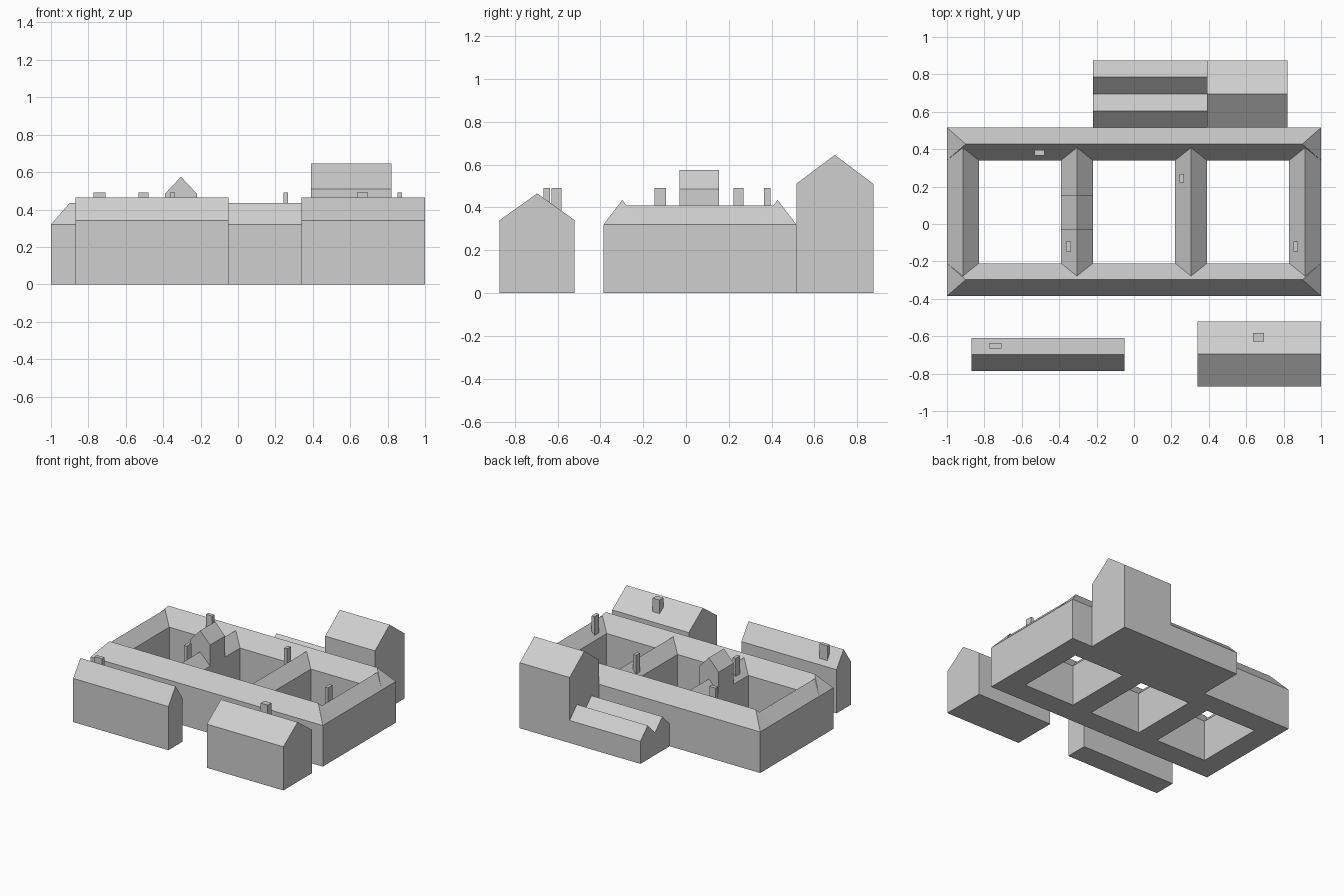
import bpy, bmesh
from mathutils import Vector

cube = bpy.data.objects.get("Cube")
if cube:
    bpy.data.objects.remove(cube, do_unlink=True)

plaster = bpy.data.materials.new("light_grey_plaster")
plaster.use_nodes = True
GREY = (0.62, 0.62, 0.62, 1)
plaster.diffuse_color = GREY
plaster.node_tree.nodes["Principled BSDF"].inputs["Base Color"].default_value = GREY

EAVE, SIDE_RIDGE, MAIN_RIDGE = 0.32, 0.41, 0.435


def finish(bm, name):
    bmesh.ops.remove_doubles(bm, verts=bm.verts, dist=0.0005)
    mesh = bpy.data.meshes.new(name)
    bm.to_mesh(mesh)
    bm.free()
    mesh.materials.append(plaster)
    obj = bpy.data.objects.new(name, mesh)
    bpy.context.collection.objects.link(obj)


def face(bm, *points):
    return bm.faces.new([bm.verts.new(p) for p in points])


def wall(bm, a, b, z0, z1):
    """Wall facing right of a->b; east and north walls get shallow window bays."""
    a, b = Vector(a), Vector(b)
    d = b - a
    bays = d.y > 0 or d.x < 0
    cols = max(1, round(d.length / 0.18)) if bays else 1
    rows = max(1, round((z1 - z0) / 0.165)) if bays else 1
    cells = []
    for i in range(cols):
        p, q = a + d * i / cols, a + d * (i + 1) / cols
        for j in range(rows):
            lo = z0 + (z1 - z0) * j / rows
            hi = z0 + (z1 - z0) * (j + 1) / rows
            cells.append(face(bm, (*p, lo), (*q, lo), (*q, hi), (*p, hi)))
    if bays:
        bmesh.ops.inset_individual(bm, faces=cells, thickness=0.045, depth=-0.008)


def walls(bm, x0, x1, y0, y1, z0, z1, inward=False):
    loop = [(x0, y0), (x1, y0), (x1, y1), (x0, y1)]
    if inward:
        loop.reverse()
    for i in range(4):
        wall(bm, loop[i], loop[(i + 1) % 4], z0, z1)


def floor(bm, x0, x1, y0, y1, z=0.0):
    face(bm, (x0, y0, z), (x0, y1, z), (x1, y1, z), (x1, y0, z))


def roof(bm, x0, x1, y0, y1, z0, z1, along_y=False, hip=0.0, ends=True):
    """Pitched roof with gable or hipped ends; the ridge follows x unless along_y."""
    if along_y:
        x0, x1, y0, y1 = y0, y1, x0, x1
    ym = (y0 + y1) / 2
    r0, r1 = (x0 + hip, ym, z1), (x1 - hip, ym, z1)
    c = [(x0, y0, z0), (x1, y0, z0), (x1, y1, z0), (x0, y1, z0)]
    shapes = [(c[0], c[1], r1, r0), (c[2], c[3], r0, r1)]
    if ends:
        shapes += [(c[1], c[2], r1), (c[3], c[0], r0)]
    for s in shapes:
        if along_y:
            s = [(y, x, z) for x, y, z in reversed(s)]
        face(bm, *s)


def house(name, x0, x1, y0, y1, eave, ridge, along_y=False, spans=1, base=0.0):
    bm = bmesh.new()
    walls(bm, x0, x1, y0, y1, base, eave)
    floor(bm, x0, x1, y0, y1, base)
    step = (y1 - y0) / spans
    for i in range(spans):
        roof(bm, x0, x1, y0 + i * step, y0 + (i + 1) * step, eave, ridge, along_y)
    finish(bm, name)


# Main block: outer walls, three courtyards and the floor between them
FRONT, FRONT_IN, BACK_IN, BACK = -0.385, -0.21, 0.34, 0.515
wings = [(-1, -0.83), (-0.39, -0.22), (0.22, 0.39), (0.83, 1)]
bm = bmesh.new()
walls(bm, -1, 1, FRONT, BACK, 0, EAVE)
for left, right in zip(wings, wings[1:]):
    walls(bm, left[1], right[0], FRONT_IN, BACK_IN, 0, EAVE, inward=True)
floor(bm, -1, 1, FRONT, FRONT_IN)
floor(bm, -1, 1, BACK_IN, BACK)
for x0, x1 in wings:
    floor(bm, x0, x1, FRONT_IN, BACK_IN)
finish(bm, "main_block_walls")

# Main block roofs: hipped front and back ranges, lower roofs on the wings
bm = bmesh.new()
for y0, y1 in ((FRONT, FRONT_IN), (BACK_IN, BACK)):
    roof(bm, -1, 1, y0, y1, EAVE, MAIN_RIDGE, hip=0.1)
finish(bm, "range_roofs")
bm = bmesh.new()
for x0, x1 in wings:
    roof(bm, x0, x1, -0.28, 0.405, EAVE, SIDE_RIDGE, along_y=True, ends=False)
finish(bm, "wing_roofs")

# Raised gabled section on one wing
bm = bmesh.new()
loop = [(-0.39, -0.03), (-0.22, -0.03), (-0.22, 0.155), (-0.39, 0.155)]
for i in range(4):
    p, q = loop[i], loop[(i + 1) % 4]
    face(bm, (*p, EAVE), (*q, EAVE), (*q, 0.485), (*p, 0.485))
roof(bm, -0.39, -0.22, -0.03, 0.155, 0.485, 0.575, along_y=True)
finish(bm, "wing_tower")

# Detached houses in front, annexes behind
house("front_right_house", -0.87, -0.05, -0.785, -0.61, 0.34, 0.465)
house("front_left_house", 0.34, 1.0, -0.87, -0.52, 0.34, 0.465)
house("tall_annex", 0.39, 0.82, BACK, 0.875, 0.51, 0.645)
house("low_annex", -0.22, 0.39, BACK, 0.875, 0.175, 0.265, spans=2)

# Chimneys: centre and footprint
chimneys = [(-0.35, -0.12, 0.025, 0.055), (0.255, 0.245, 0.025, 0.045),
            (0.865, -0.12, 0.025, 0.055), (-0.505, 0.38, 0.055, 0.03),
            (-0.74, -0.65, 0.065, 0.03), (0.665, -0.605, 0.06, 0.045)]
for n, (x, y, w, d) in enumerate(chimneys, 1):
    bm = bmesh.new()
    bmesh.ops.create_cube(bm, size=1)
    bmesh.ops.scale(bm, vec=(w, d, 0.15), verts=bm.verts)
    bmesh.ops.translate(bm, vec=(x, y, 0.415), verts=bm.verts)
    finish(bm, f"chimney_{n}")
